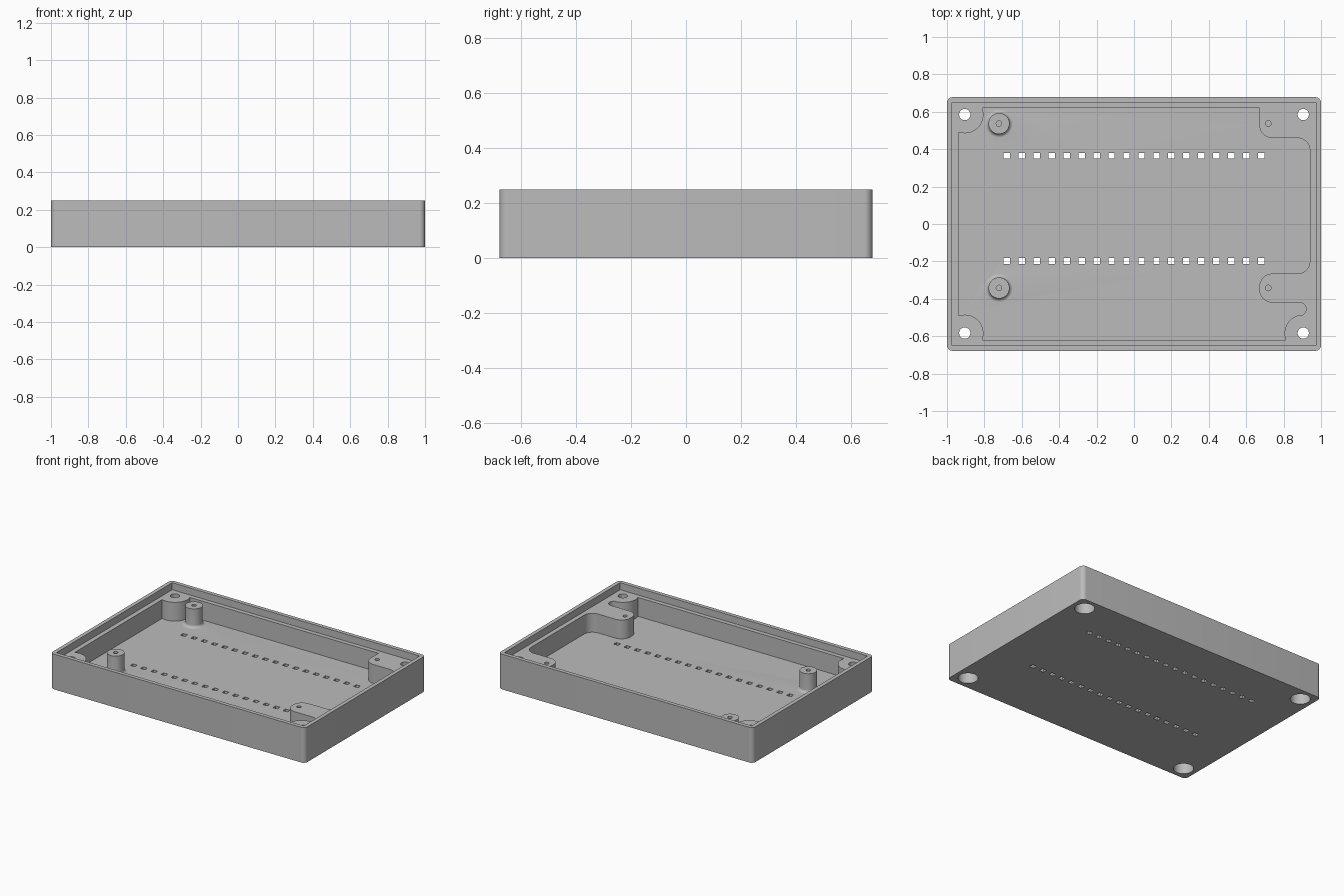
import bpy, bmesh
from math import cos, sin, radians, pi

if "Cube" in bpy.data.objects:
    bpy.data.objects.remove(bpy.data.objects["Cube"])

FLOOR, SHELF, TOP = 0.066, 0.2, 0.25

grey = bpy.data.materials.new("grey_plastic")
grey.diffuse_color = (0.5, 0.5, 0.5, 1)
grey.use_nodes = True
grey.node_tree.nodes["Principled BSDF"].inputs["Base Color"].default_value = grey.diffuse_color


def arc(cx, cy, r, a0, a1, n=12):
    angles = [radians(a0 + (a1 - a0) * i / n) for i in range(n + 1)]
    return [(cx + r * cos(a), cy + r * sin(a)) for a in angles]


def finish(bm, name):
    bmesh.ops.recalc_face_normals(bm, faces=bm.faces[:])
    me = bpy.data.meshes.new(name)
    bm.to_mesh(me)
    bm.free()
    me.materials.append(grey)
    ob = bpy.data.objects.new(name, me)
    bpy.context.collection.objects.link(ob)
    return ob


def prisms(name, outlines, z0, z1):
    """Extrude one or more closed outlines from z0 to z1."""
    bm = bmesh.new()
    for pts in outlines:
        face = bm.faces.new([bm.verts.new((x, y, z0)) for x, y in pts])
        top = bmesh.ops.extrude_face_region(bm, geom=[face])["geom"]
        bmesh.ops.translate(bm, vec=(0, 0, z1 - z0),
                            verts=[v for v in top if isinstance(v, bmesh.types.BMVert)])
    return finish(bm, name)


def rect(cx, cy, hx, hy):
    return [(cx - hx, cy - hy), (cx + hx, cy - hy), (cx + hx, cy + hy), (cx - hx, cy + hy)]


def circle(cx, cy, r, n=40):
    return arc(cx, cy, r, 0, 360 * (n - 1) / n, n - 1)


def combine(target, tool, operation):
    tool.hide_render = True
    mod = target.modifiers.new(tool.name, "BOOLEAN")
    mod.operation, mod.solver, mod.object = operation, "EXACT", tool
    bpy.context.view_layer.objects.active = target
    bpy.ops.object.modifier_apply(modifier=mod.name)
    bpy.data.objects.remove(tool)


# Outer block with rounded vertical corners
outline = []
for sx, sy, a in ((1, 1, 0), (-1, 1, 90), (-1, -1, 180), (1, -1, 270)):
    outline += arc(sx * 0.97, sy * 0.648, 0.03, a, a + 90, 8)
tray = prisms("enclosure_tray", [outline], 0, TOP)

# Recess for the lid, leaving a thin rim
combine(tray, prisms("lid_recess", [rect(0, 0, 0.972, 0.65)], SHELF, 0.4), "DIFFERENCE")

# Main cavity, going around the corner posts and the two right-hand mounting blocks
cavity = (arc(-0.905, 0.585, 0.1, -110, 20, 20)
          + [(0.67, 0.619)]
          + arc(0.74, 0.53, 0.07, 180, 270)
          + arc(0.875, 0.395, 0.065, 90, 0)
          + arc(0.875, -0.2, 0.065, 0, -90)
          + arc(0.74, -0.335, 0.07, 90, 180)
          + arc(0.74, -0.35, 0.07, 180, 270)
          + arc(0.885, -0.455, 0.035, 90, -60, 16)
          + arc(0.905, -0.585, 0.1, 97, 200, 16)
          + arc(-0.905, -0.585, 0.1, -20, 110, 20))
combine(tray, prisms("cavity", [cavity], FLOOR, 0.4), "DIFFERENCE")


# Standoffs with a filleted foot
def standoff(x, y, n=40):
    profile = [(0.076, 0.03)] + arc(0.076, FLOOR + 0.02, 0.02, 270, 180, 8) + [(0.056, SHELF)]
    bm = bmesh.new()
    rings = [[bm.verts.new((x + r * cos(2 * pi * i / n), y + r * sin(2 * pi * i / n), z))
              for i in range(n)] for r, z in profile]
    for a, b in zip(rings, rings[1:]):
        for i in range(n):
            j = (i + 1) % n
            bm.faces.new((a[i], a[j], b[j], b[i]))
    bm.faces.new(rings[0])
    bm.faces.new(rings[-1])
    return finish(bm, "standoff")


mount_rows = (0.537, -0.342)
for y in mount_rows:
    combine(tray, standoff(-0.722, y), "UNION")

# Blind pilot holes in the standoffs and mounting blocks
pilots = [circle(x, y, 0.015, 20) for x in (-0.722, 0.718) for y in mount_rows]
combine(tray, prisms("pilot_holes", pilots, 0.08, 0.3), "DIFFERENCE")

# Corner screw holes, counterbored from below
corners = [(x, y) for x in (-0.905, 0.905) for y in (-0.583, 0.585)]
combine(tray, prisms("screw_holes", [circle(x, y, 0.03) for x, y in corners], -0.1, 0.3), "DIFFERENCE")
combine(tray, prisms("counterbores", [circle(x, y, 0.065) for x, y in corners], -0.1, 0.14), "DIFFERENCE")

# Two rows of small slots through the floor
slots = [rect(-0.68 + 0.08 * i, y, 0.017, 0.015) for i in range(18) for y in (0.365, -0.198)]
combine(tray, prisms("floor_slots", slots, -0.1, 0.12), "DIFFERENCE")

# Smooth rounded walls, crisp edges
bpy.ops.object.select_all(action="DESELECT")
tray.select_set(True)
bpy.context.view_layer.objects.active = tray
bpy.ops.object.shade_smooth_by_angle(angle=radians(30))
